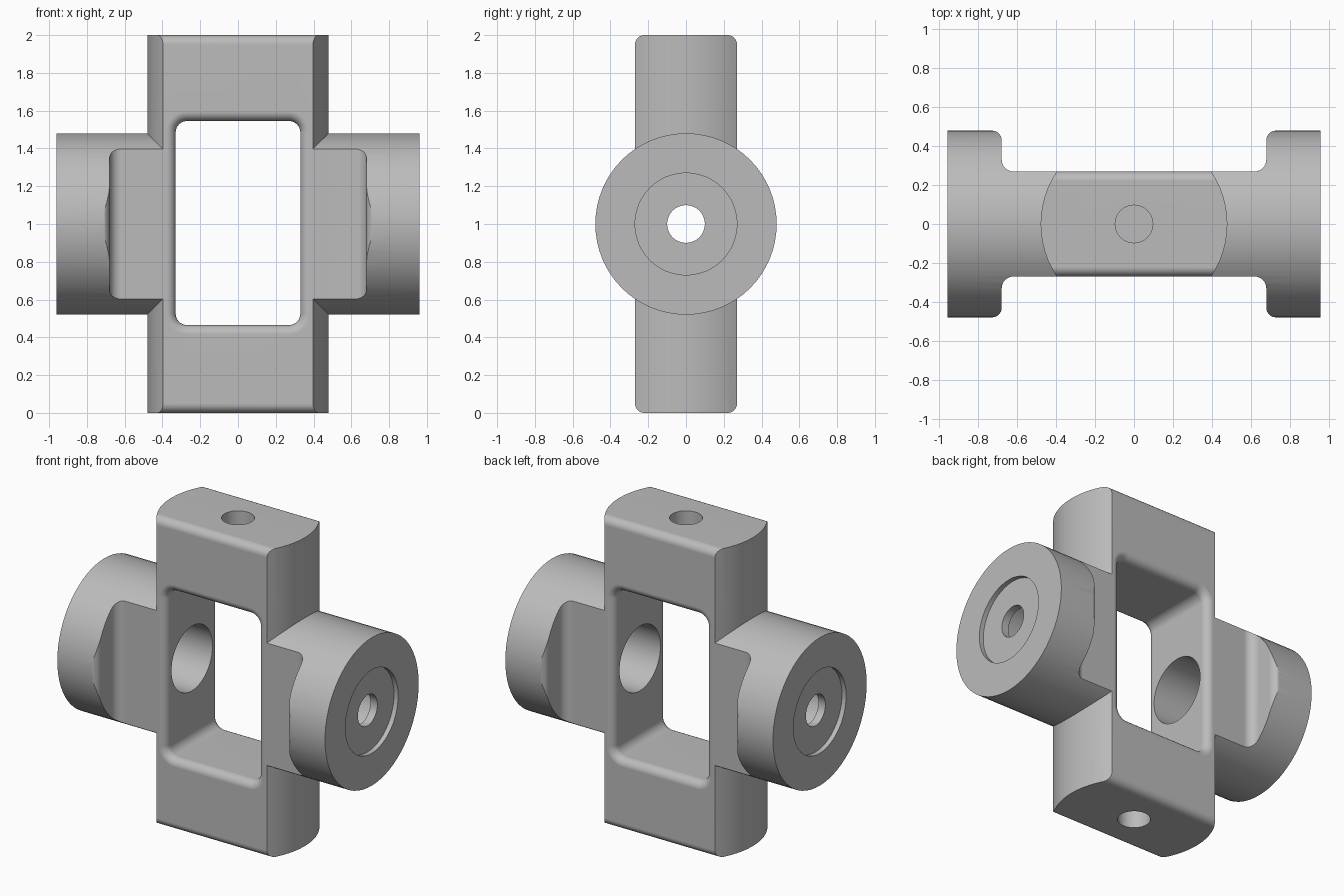
import bpy, bmesh, math
from mathutils import Matrix, Vector

if "Cube" in bpy.data.objects:
    bpy.data.objects.remove(bpy.data.objects["Cube"])

R = 0.48        # radius of both round bars
HALF = 0.27     # half thickness of the flats
FILLET = 0.05
END = 0.96      # half length of the hub
MID = 1.0       # height of the hub axis


def add_object(name, bm):
    bmesh.ops.recalc_face_normals(bm, faces=bm.faces[:])
    mesh = bpy.data.meshes.new(name)
    bm.to_mesh(mesh)
    bm.free()
    obj = bpy.data.objects.new(name, mesh)
    bpy.context.scene.collection.objects.link(obj)
    return obj


def loft(name, rings):
    """Skin a stack of closed rings and cap both ends."""
    bm = bmesh.new()
    loops = [[bm.verts.new(p) for p in ring] for ring in rings]
    for a, b in zip(loops, loops[1:]):
        for i in range(len(a)):
            j = (i + 1) % len(a)
            bm.faces.new((a[i], a[j], b[j], b[i]))
    bm.faces.new(loops[0])
    bm.faces.new(loops[-1])
    return add_object(name, bm)


def cylinder(name, radius, start, end, axis, segments=64):
    bm = bmesh.new()
    bmesh.ops.create_cone(bm, cap_ends=True, segments=segments, radius1=radius,
                          radius2=radius, depth=end - start)
    mid = (start + end) / 2
    if axis == "X":
        move = Matrix.Translation((mid, 0, MID)) @ Matrix.Rotation(math.pi / 2, 4, "Y")
    else:
        move = Matrix.Translation((0, 0, mid))
    bm.transform(move)
    return add_object(name, bm)


def arc(cx, cy, r, start, end, steps=8):
    angles = [math.radians(start + (end - start) * i / steps) for i in range(steps + 1)]
    return [(cx + r * math.cos(a), cy + r * math.sin(a)) for a in angles]


def rounded_rect(w, h, r):
    return (arc(w - r, h - r, r, 0, 90) + arc(r - w, h - r, r, 90, 180)
            + arc(r - w, r - h, r, 180, 270) + arc(w - r, r - h, r, 270, 360))


def boolean(obj, other, operation):
    mod = obj.modifiers.new("cut", "BOOLEAN")
    mod.object, mod.operation, mod.solver = other, operation, "EXACT"
    bpy.context.view_layer.update()
    graph = bpy.context.evaluated_depsgraph_get()
    mesh = bpy.data.meshes.new_from_object(obj.evaluated_get(graph))
    obj.modifiers.clear()
    obj.data = mesh
    bpy.data.objects.remove(other)


# Upright bar: round column trimmed to a slab with rounded end edges
body = cylinder("cross_yoke", R, 0, 2, "Z")
slab = rounded_rect(HALF, 1, FILLET)
boolean(body, loft("slab_trim", [[(x, y, z + 1) for y, z in slab] for x in (-0.6, 0.6)]),
        "INTERSECT")

# Crosswise hub: round bar with filleted flats behind its end flanges
hub = cylinder("hub", R, -END, END, "X")
quarter = (arc(0.62, HALF + 0.06, 0.06, -90, 0) + arc(0.73, 0.43, FILLET, 180, 90)
           + [(0.8, 0.55), (1.1, 0.55)])
upper = [(-x, y) for x, y in reversed(quarter)] + quarter
outline = upper + [(x, -y) for x, y in reversed(upper)]
boolean(hub, loft("hub_trim", [[(x, y, z) for x, y in outline] for z in (0.4, 1.6)]),
        "INTERSECT")
boolean(body, hub, "UNION")

# Window with flared, rounded rims front and back
rim = [(HALF - FILLET + y, FILLET - x) for x, y in arc(0, 0, FILLET, 0, 90)]
rim.append((0.32, FILLET))
stations = [(-y, grow) for y, grow in reversed(rim)] + rim
boolean(body, loft("window", [
    [(x, y, z + 1.005) for x, z in rounded_rect(0.33 + g, 0.54 + g, 0.06 + g)]
    for y, g in stations]), "DIFFERENCE")

# Stepped bore through the hub: axle hole, wide inner bore, shallow end recesses
boolean(body, cylinder("axle_hole", 0.1, -1.1, 1.1, "X", 32), "DIFFERENCE")
boolean(body, cylinder("inner_bore", 0.21, -0.88, 0.88, "X", 48), "DIFFERENCE")
for a, b in ((-1.1, 0.03 - END), (END - 0.03, 1.1)):
    boolean(body, cylinder("end_recess", HALF, a, b, "X", 48), "DIFFERENCE")

# Blind holes in the top and bottom ends
for a, b in ((-0.1, 0.3), (1.7, 2.1)):
    boolean(body, cylinder("blind_hole", 0.097, a, b, "Z", 32), "DIFFERENCE")

# Single grey finish
grey = bpy.data.materials.new("plain_grey")
grey.use_nodes = True
colour = (0.5, 0.5, 0.5, 1)
grey.diffuse_color = colour
grey.node_tree.nodes["Principled BSDF"].inputs["Base Color"].default_value = colour
body.data.materials.clear()
body.data.materials.append(grey)
for face in body.data.polygons:
    face.material_index = 0

# Smooth curves, crisp edges
bpy.ops.object.select_all(action="DESELECT")
body.select_set(True)
bpy.context.view_layer.objects.active = body
bpy.ops.object.shade_smooth_by_angle(angle=math.radians(25))
weighted = body.modifiers.new("weighted_normals", "WEIGHTED_NORMAL")
weighted.keep_sharp = True
